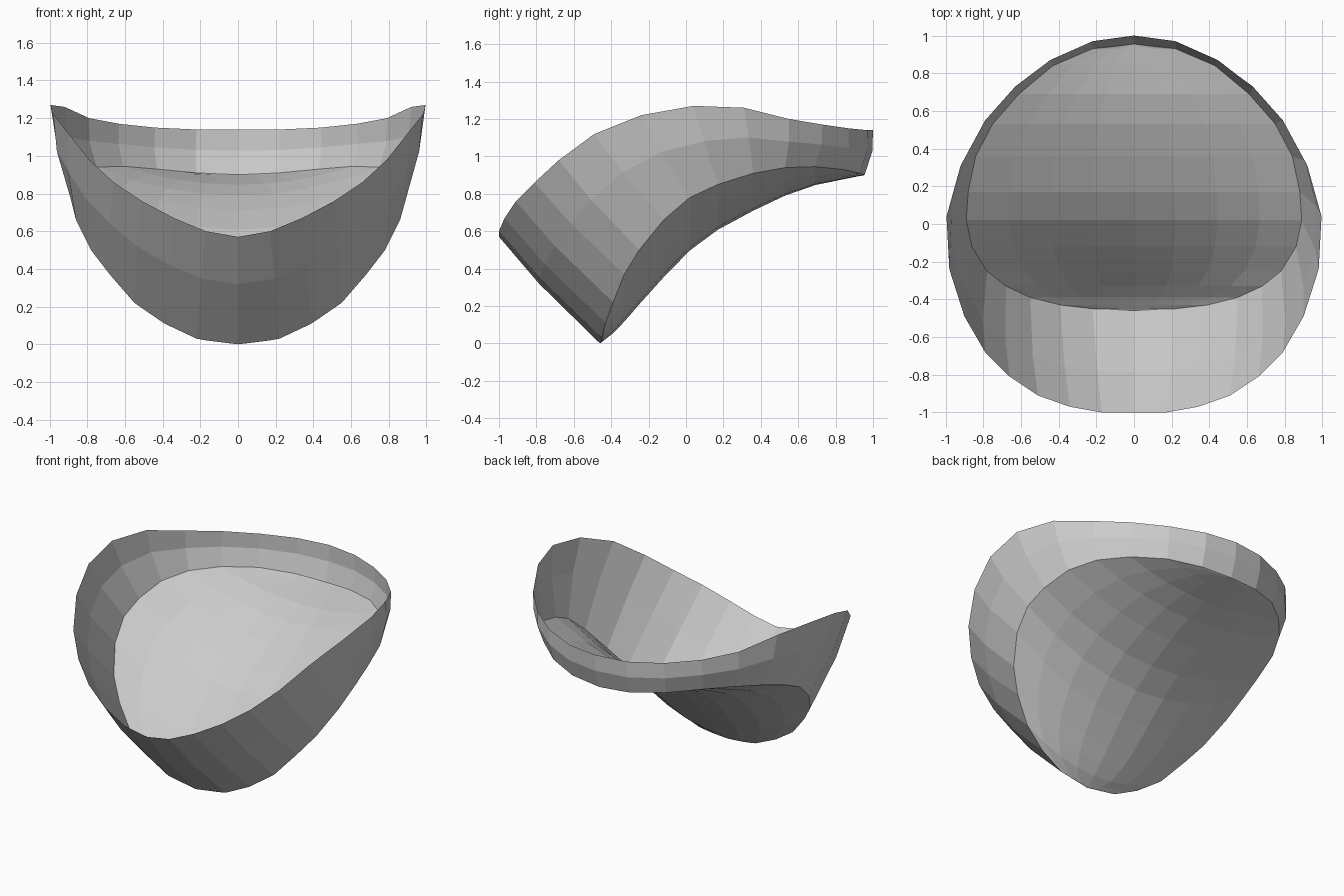
import bpy
import bmesh
from mathutils import Vector

default_cube = bpy.data.objects.get("Cube")
if default_cube:
    bpy.data.objects.remove(default_cube, do_unlink=True)

# Single plain grey
grey = bpy.data.materials.new("light_grey")
grey.use_nodes = True
grey.diffuse_color = (0.6, 0.6, 0.6, 1)
grey.node_tree.nodes["Principled BSDF"].inputs["Base Color"].default_value = grey.diffuse_color

# Half loops from front centre round the left side to back centre
RIM = [(0, -1, .57), (.17, -1, .6), (.34, -.97, .67), (.51, -.91, .76), (.66, -.81, .86),
       (.79, -.68, .98), (.9, -.49, 1.12), (.98, -.24, 1.22), (.995, .04, 1.27), (.92, .31, 1.26),
       (.79, .55, 1.2), (.63, .73, 1.17), (.44, .87, 1.15), (.22, .97, 1.14), (0, 1, 1.14)]
BASE = [(0, -.46, 0), (.22, -.45, .03), (.39, -.43, .11), (.55, -.39, .22), (.68, -.33, .37),
        (.78, -.25, .5), (.86, -.12, .66), (.89, .02, .78), (.88, .17, .85), (.84, .36, .91),
        (.75, .53, .94), (.61, .69, .945), (.43, .84, .93), (.22, .93, .91), (0, .955, .9)]
# Height of the floor along its centre line, as (y, z)
SPINE = [(-.46, 0), (-.37, .07), (-.18, .29), (0, .48), (.12, .58),
         (.3, .68), (.5, .78), (.7, .85), (.955, .9)]


def mirrored_loop(half):
    """Close a half loop by mirroring it across x."""
    side = [Vector(p) for p in half]
    other = [Vector((-p.x, p.y, p.z)) for p in reversed(side[1:-1])]
    return side + other


def spine_height(y):
    for (y_a, z_a), (y_b, z_b) in zip(SPINE, SPINE[1:]):
        if y <= y_b:
            return z_a + (z_b - z_a) * (y - y_a) / (y_b - y_a)
    return SPINE[-1][1]


def finish(bm, name):
    """Turn a bmesh into a flat shaded object."""
    mesh = bpy.data.meshes.new(name)
    bm.to_mesh(mesh)
    bm.free()
    mesh.materials.append(grey)
    obj = bpy.data.objects.new(name, mesh)
    bpy.context.collection.objects.link(obj)
    return obj


# Side wall: three rings, the middle one bulging slightly outward
rim, base = mirrored_loop(RIM), mirrored_loop(BASE)
middle = []
for low, high in zip(base, rim):
    point = low.lerp(high, 0.58)
    middle.append(Vector((point.x * 1.02, point.y * 1.015, point.z - 0.012)))

wall = bmesh.new()
rings = [[wall.verts.new(p) for p in ring] for ring in (base, middle, rim)]
count = len(base)
for lower, upper in zip(rings, rings[1:]):
    for i in range(count):
        k = (i + 1) % count
        wall.faces.new((lower[i], lower[k], upper[k], upper[i]))
finish(wall, "side_wall")

# Floor: rows across the base loop, sagging towards the centre line
COLUMNS = 8
floor = bmesh.new()
rows = []
for x, y, z in BASE[1:-1]:
    centre = spine_height(y)
    row = []
    for j in range(COLUMNS + 1):
        t = 2 * j / COLUMNS - 1
        row.append(floor.verts.new((x * t, y, centre + (z - centre) * t * t)))
    rows.append(row)
for near, far in zip(rows, rows[1:]):
    for j in range(COLUMNS):
        floor.faces.new((near[j], near[j + 1], far[j + 1], far[j]))

# Close the front and back tips with fans
front_tip = floor.verts.new(BASE[0])
back_tip = floor.verts.new(BASE[-1])
for j in range(COLUMNS):
    floor.faces.new((front_tip, rows[0][j + 1], rows[0][j]))
    floor.faces.new((back_tip, rows[-1][j], rows[-1][j + 1]))
finish(floor, "curved_floor")
